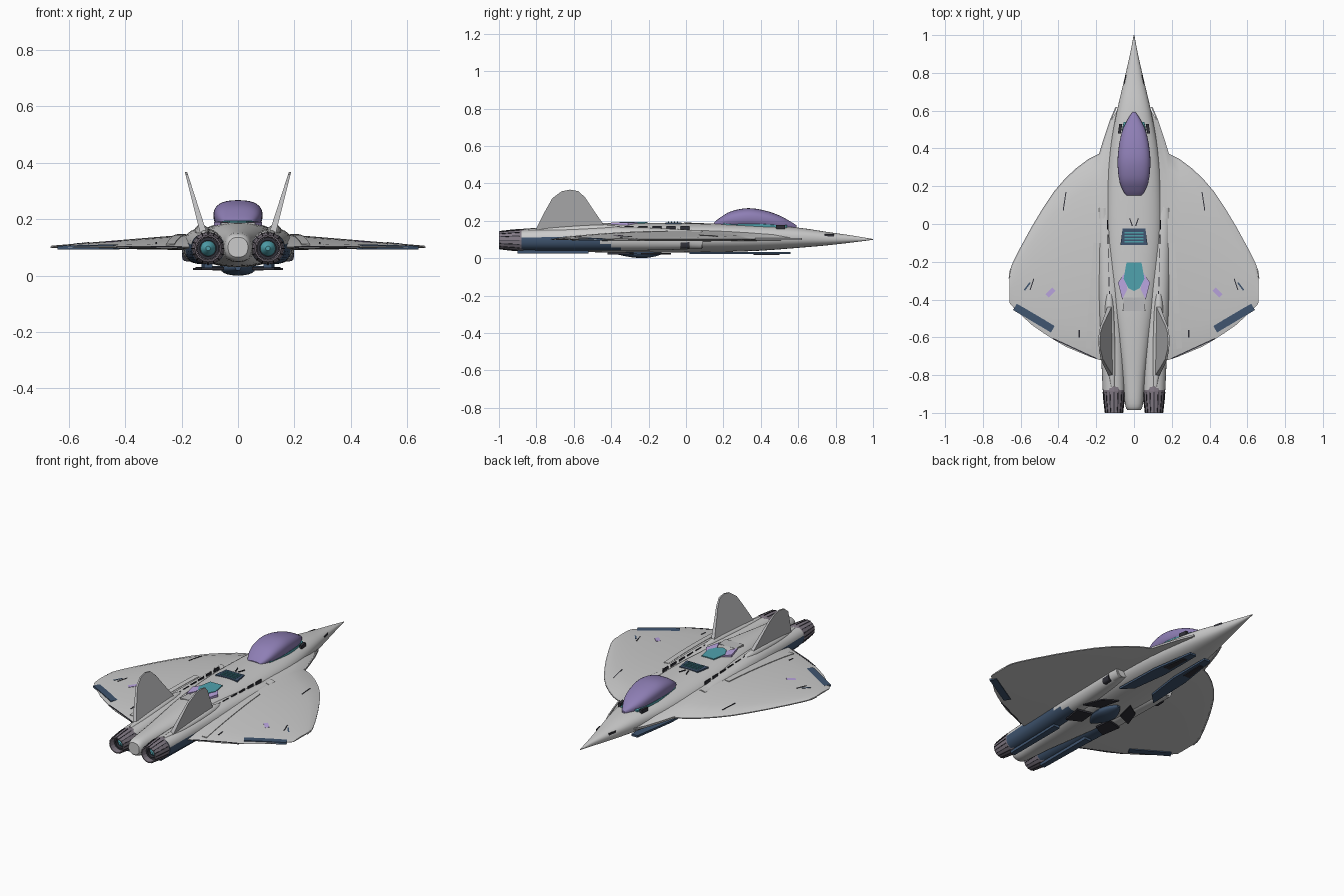
import bpy, bmesh, math
from mathutils import Vector

if "Cube" in bpy.data.objects:
    bpy.data.objects.remove(bpy.data.objects["Cube"])


def mat(name, r, g, b):
    m = bpy.data.materials.new(name)
    m.diffuse_color = (r, g, b, 1)
    m.use_nodes = True
    m.node_tree.nodes["Principled BSDF"].inputs["Base Color"].default_value = m.diffuse_color
    return m


WHITE = mat("hull white", .78, .79, .80)
PURPLE = mat("canopy purple", .27, .21, .46)
NAVY = mat("navy", .05, .09, .16)
TEAL = mat("teal", .08, .36, .42)
LILAC = mat("lilac", .50, .38, .75)
METAL = mat("nozzle metal", .22, .19, .23)
DARK = mat("dark", .03, .03, .04)
FIN = mat("fin grey", .5, .5, .51)


def finish(name, verts, faces, material, mirror=False, smooth=True):
    me = bpy.data.meshes.new(name)
    me.from_pydata([tuple(v) for v in verts], [], faces)
    bm = bmesh.new()
    bm.from_mesh(me)
    bmesh.ops.recalc_face_normals(bm, faces=bm.faces)
    bm.to_mesh(me)
    bm.free()
    ob = bpy.data.objects.new(name, me)
    bpy.context.collection.objects.link(ob)
    me.materials.append(material)
    if mirror:
        ob.modifiers.new("Mirror", 'MIRROR')
    if smooth:
        bpy.context.view_layer.objects.active = ob
        bpy.ops.object.select_all(action='DESELECT')
        ob.select_set(True)
        bpy.ops.object.shade_smooth_by_angle(angle=math.radians(35))
    return ob


def skin(name, rings, material, mirror=False, caps=True, smooth=True):
    n = len(rings[0])
    verts = [v for r in rings for v in r]
    faces = [(i*n+j, i*n+(j+1) % n, (i+1)*n+(j+1) % n, (i+1)*n+j)
             for i in range(len(rings)-1) for j in range(n)]
    if caps:
        faces += [tuple(range(n)), tuple(range(len(verts)-n, len(verts)))]
    return finish(name, verts, faces, material, mirror, smooth)


def spline(rows, sub=4):
    out = []
    rows = [Vector(r) for r in rows]
    for i in range(len(rows)-1):
        p0, p1, p2, p3 = (rows[max(0, min(len(rows)-1, i+k))] for k in (-1, 0, 1, 2))
        for s in range(sub):
            t = s/sub
            out.append(.5*(2*p1+(p2-p0)*t+(2*p0-5*p1+4*p2-p3)*t*t+(3*p1-p0-3*p2+p3)*t**3))
    return out+[rows[-1]]


# rows are: y, centre x, half width, top z, bottom z
def loft(name, rows, material, power=2.4, n=32, mirror=False):
    rings = []
    for y, cx, hw, zt, zb in spline(rows):
        ring = []
        for k in range(n):
            a = 2*math.pi*k/n
            c, s = math.cos(a), math.sin(a)
            ring.append((cx+hw*math.copysign(abs(c)**(2/power), c), y,
                         (zt+zb)/2+(zt-zb)/2*math.copysign(abs(s)**(2/power), s)))
        rings.append(ring)
    return skin(name, rings, material, mirror)


def plate(name, pts, z0, z1, material, mirror=False):
    return skin(name, [[(x, y, z0) for x, y in pts], [(x, y, z1) for x, y in pts]],
                material, mirror, smooth=False)


# fuselage from nose to tail boom
loft("fuselage", [(1, 0, .002, .102, .098), (.9, 0, .021, .119, .085), (.75, 0, .055, .141, .068),
                  (.6, 0, .09, .163, .055), (.4, 0, .128, .178, .04), (.2, 0, .147, .185, .033),
                  (-.1, 0, .15, .188, .03), (-.4, 0, .12, .188, .03), (-.6, 0, .09, .178, .035),
                  (-.8, 0, .062, .162, .045), (-.95, 0, .048, .15, .05), (-.985, 0, .035, .135, .065)], WHITE)

# engine nacelles with navy undersides
nac = loft("engine_nacelle", [(.09, .155, .035, .145, .055), (0, .15, .048, .152, .047),
                              (-.2, .135, .06, .163, .042), (-.4, .125, .065, .168, .04),
                              (-.65, .113, .063, .16, .04), (-.88, .107, .059, .15, .042)], WHITE, 2.3, 32, True)
nac.data.materials.append(NAVY)
for f in nac.data.polygons:
    if f.center.y < -.36 and f.center.z < .055 + .055*min(1, (-.36-f.center.y)/.15):
        f.material_index = 1

# intake lips and dark mouths
loft("intake_lip", [(.085, .165, .032, .15, .05), (.03, .162, .038, .15, .05)], WHITE, 2.3, 24, True)
loft("intake_mouth", [(.02, .178, .02, .095, .052), (-.03, .178, .02, .09, .05)], DARK, 3, 16, True)


# nozzles, turned profiles around the engine axis
def lathe(name, prof, material, n=24, smooth=True):
    rings = [[(.106+r*math.cos(2*math.pi*k/n), y, .096+r*math.sin(2*math.pi*k/n))
              for k in range(n)] for r, y in prof]
    return skin(name, rings, material, True, smooth=smooth)


lathe("nozzle", [(.056, -.86), (.058, -.885), (.055, -.93), (.047, -1), (.042, -1), (.04, -.93)],
      METAL, 16, False)
lathe("nozzle_inner_ring", [(.039, -.94), (.039, -.965), (.029, -.965), (.029, -.94)], DARK)
lathe("nozzle_core", [(.028, -.935), (.024, -.95), (.008, -.97)], TEAL)
for k in range(16):
    a = 2*math.pi*k/16
    u, w = Vector((math.cos(a), 0, math.sin(a))), Vector((-math.sin(a), 0, math.cos(a)))*.002
    c = Vector((.106, 0, .096))
    rings = [[c+u*(r-.005)-w+Vector((0, y, 0)), c+u*(r-.005)+w+Vector((0, y, 0)),
              c+u*r+w+Vector((0, y, 0)), c+u*r-w+Vector((0, y, 0))]
             for r, y in ((.06, -.89), (.057, -.93), (.049, -.998))]
    skin("nozzle_rib", rings, DARK, True, smooth=False)

# wings: stations are x, leading edge y, trailing edge y
ST = [(.08, .62, -.75), (.12, .55, -.74), (.18, .37, -.72), (.24, .34, -.70), (.3, .295, -.675), (.36, .24, -.65),
      (.42, .17, -.615), (.48, .08, -.577), (.54, -.02, -.535), (.6, -.13, -.48),
      (.64, -.21, -.44), (.655, -.25, -.425), (.66, -.29, -.415)]


def wing_z(x, y):
    for a, b in zip(ST, ST[1:]):
        if a[0] <= x <= b[0]:
            f = (x-a[0])/(b[0]-a[0])
            le, te = a[1]+(b[1]-a[1])*f, a[2]+(b[2]-a[2])*f
            t = max(0, min(1, (le-y)/(le-te)))
            return .1+(.004+.055*(1-x/.67))*max(0, math.sin(math.pi*t**.8))**.7
    return .1


rings = []
N = 14
for x, le, te in ST:
    ys = [le+(te-le)*k/N for k in range(N+1)]
    top = [(x, y, wing_z(x, y)+.001) for y in ys]
    low = [(x, y, .099-.2*(wing_z(x, y)-.1)) for y in ys]
    rings.append(top+low[::-1])
skin("wing", rings, WHITE, True)


# thin strips that follow the wing surface
def wing_strip(name, a, b, w, material, h=.003, base=None):
    a, b = Vector(a), Vector(b)
    d = (b-a).normalized()
    s = Vector((-d.y, d.x))*w/2
    rings = []
    for k in range(7):
        p = a+(b-a)*k/6
        z = wing_z(p.x, p.y)
        zb = z-.003 if base is None else base
        rings.append([(p.x-s.x, p.y-s.y, zb), (p.x+s.x, p.y+s.y, zb),
                      (p.x+s.x, p.y+s.y, z+h), (p.x-s.x, p.y-s.y, z+h)])
    skin(name, rings, material, True, smooth=False)


for a, b in zip(ST[2:], ST[3:]):
    wing_strip("leading_edge_trim", a[:2], b[:2], .008, FIN, .002, .097)
wing_strip("wing_tip_flap", (.63, -.438), (.43, -.557), .04, NAVY, .003, .093)
wing_strip("trailing_edge_trim", (.43, -.606), (.2, -.712), .006, DARK, .002, .097)
wing_strip("wing_slot_front", (.36, .17), (.375, .07), .005, DARK)
wing_strip("wing_slot_outer", (.53, -.29), (.55, -.35), .005, DARK)
wing_strip("wing_slot_rear", (.29, -.56), (.29, -.6), .006, DARK)
wing_strip("wing_mark", (.425, -.345), (.46, -.38), .025, LILAC)
wing_strip("wing_mark_tip", (.55, -.31), (.58, -.35), .008, NAVY)
wing_strip("root_fairing", (.2, -.1), (.24, -.66), .03, WHITE, .004)

# tail fins, leaning outward
prof = [(-.42, .15), (-.5, .265), (-.54, .325), (-.575, .358), (-.62, .366), (-.665, .357),
        (-.715, .32), (-.76, .24), (-.805, .15)]
fin = []
for side in (-1, 1):
    fin.append([(.122+.062*(z-.15)/.216+side*(.012-.008*(z-.15)/.216), y, z) for y, z in prof])
skin("tail_fin", fin, FIN, True, smooth=False)
loft("fin_fairing", [(-.34, .13, .01, .165, .13), (-.45, .13, .026, .18, .12),
                     (-.7, .122, .026, .168, .12), (-.86, .112, .012, .155, .12)], WHITE, 2.2, 16, True)

# canopy and its sill
loft("canopy", [(.592, 0, .008, .175, .155), (.56, 0, .03, .195, .15), (.5, 0, .06, .228, .15),
                (.42, 0, .079, .255, .155), (.33, 0, .087, .267, .158), (.24, 0, .08, .25, .16),
                (.18, 0, .06, .215, .165), (.15, 0, .04, .19, .17)], PURPLE, 2.5)
loft("canopy_sill", [(.54, 0, .055, .178, .15), (.38, 0, .08, .194, .15), (.2, 0, .07, .195, .16)], TEAL, 4, 24)
plate("canopy_hinge", [(.062, .53), (.078, .53), (.085, .48), (.07, .48)], .15, .178, DARK, True)

# grille and coloured panels along the spine
plate("spine_grille", [(-.06, -.025), (.06, -.025), (.072, -.11), (-.072, -.11)], .17, .191, NAVY)
for k in range(4):
    y = -.043-.016*k
    plate("grille_slat", [(-.05, y), (.05, y), (.05, y-.006), (-.05, y-.006)], .18, .195, TEAL)
plate("spine_teal_panel", [(-.04, -.205), (.04, -.205), (.055, -.29), (.03, -.34), (0, -.355),
                           (-.03, -.34), (-.055, -.29)], .17, .193, TEAL)
plate("spine_lilac_panel", [(.05, -.26), (.085, -.31), (.062, -.4), (.035, -.345)], .16, .19, LILAC, True)
plate("spine_rear_panel", [(-.055, -.39), (.055, -.39), (.06, -.46), (-.06, -.46)], .16, .188, FIN)
plate("spine_vent", [(.02, .03), (.026, .03), (.012, -.01), (.006, -.01)], .17, .191, DARK, True)
for k in range(6):
    y = .02-.075*k
    plate("hull_seam", [(.138-.002*k, y), (.142-.002*k, y), (.142-.002*k, y-.05), (.138-.002*k, y-.05)],
          .14, .171, DARK, True)

# strake edge line and nose slots
skin("strake_edge", [[(x, y, .096), (x+.008, y, .096), (x+.008, y, .107), (x, y, .107)]
                     for x, y in ((.09, .62), (.12, .55), (.15, .46), (.178, .37))], FIN, True, smooth=False)
plate("nose_slot", [(.04, .79), (.044, .79), (.055, .74), (.051, .74)], .1, .128, DARK, True)

# belly panels, gear doors and sensor dome
plate("belly_front_panel", [(.03, .56), (.07, .56), (.11, .3), (.12, .02), (.06, .08), (.03, .3)],
      .022, .034, NAVY, True)
plate("belly_front_door", [(.045, .5), (.07, .5), (.09, .36), (.05, .36)], .018, .023, DARK, True)
plate("belly_mid_door", [(.04, -.08), (.12, -.13), (.16, -.24), (.07, -.2)], .02, .027, DARK, True)
plate("belly_rear_door", [(.06, -.28), (.15, -.3), (.13, -.42), (.05, -.38)], .02, .03, DARK, True)
plate("engine_keel", [(.09, -.52), (.13, -.52), (.12, -.9), (.09, -.9)], .026, .045, NAVY, True)
loft("belly_dome", [(-.36, 0, .01, .04, .018), (-.3, 0, .05, .045, .006), (-.23, 0, .06, .045, 0),
                    (-.17, 0, .04, .045, .008), (-.13, 0, .01, .04, .02)], NAVY, 2.2, 20)
